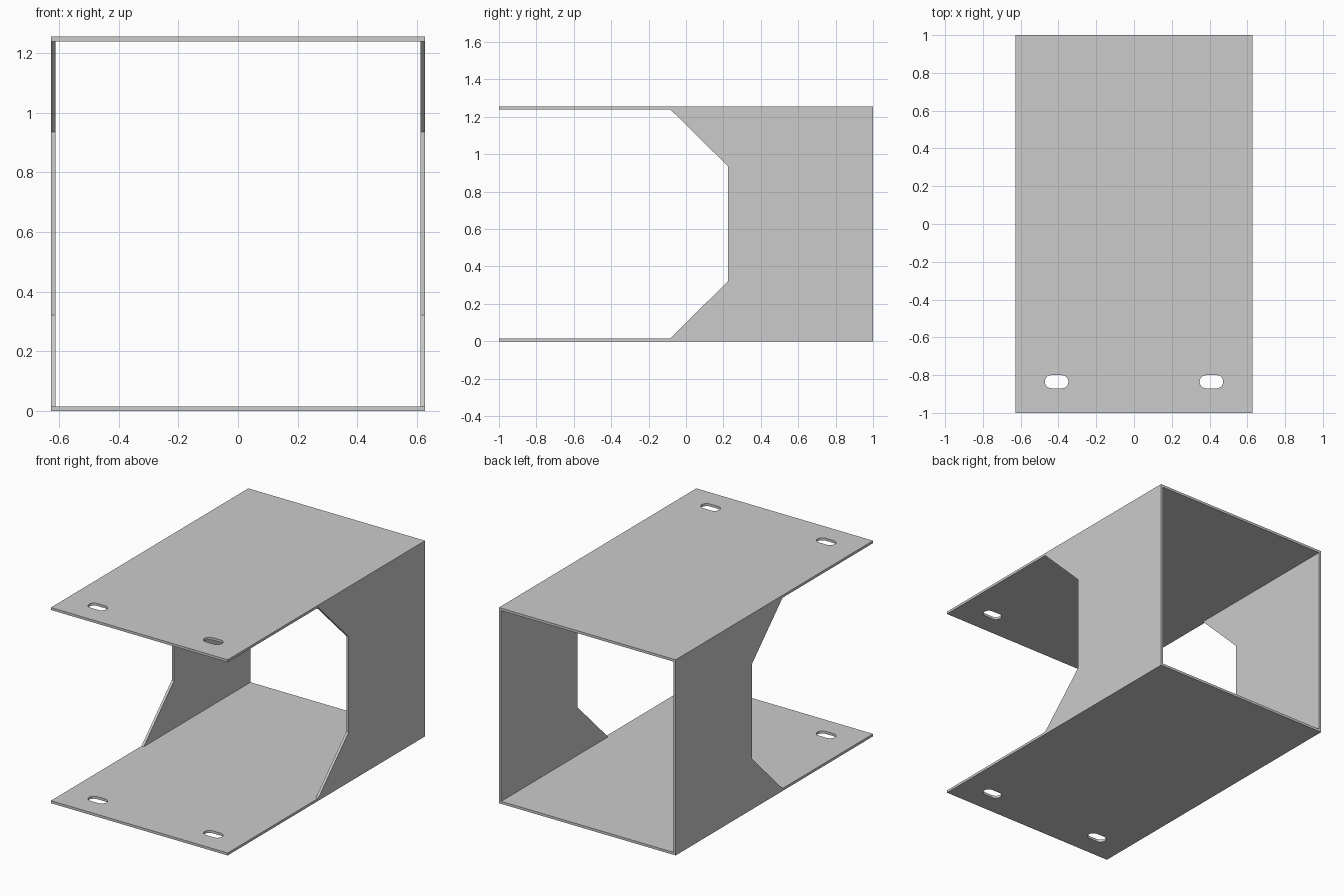
import bpy
from math import sin, cos, pi
from mathutils import Matrix

if "Cube" in bpy.data.objects:
    bpy.data.objects.remove(bpy.data.objects["Cube"])

W, H, T = 0.627, 1.255, 0.016   # half width, height, sheet thickness


def sheet(name, loops, matrix):
    """Flat sheet from an outer loop plus hole loops, thickness T, centred on its plane."""
    cu = bpy.data.curves.new(name, 'CURVE')
    cu.dimensions = '2D'
    cu.fill_mode = 'BOTH'
    cu.extrude = T / 2
    for pts in loops:
        sp = cu.splines.new('POLY')
        sp.points.add(len(pts) - 1)
        for p, (u, v) in zip(sp.points, pts):
            p.co = (u, v, 0, 1)
        sp.use_cyclic_u = True
        sp.use_smooth = False
    ob = bpy.data.objects.new(name, cu)
    ob.matrix_world = matrix
    bpy.context.collection.objects.link(ob)
    bpy.ops.object.select_all(action='DESELECT')
    ob.select_set(True)
    bpy.context.view_layer.objects.active = ob
    bpy.ops.object.convert(target='MESH')


def slot(cx, cy, half_len, r, n=10):
    """Rounded slot outline along x."""
    pts = []
    for side in (1, -1):
        for i in range(n + 1):
            a = -pi / 2 + pi * i / n + (0 if side > 0 else pi)
            pts.append((cx + side * (half_len - r) + r * cos(a), cy + r * sin(a)))
    return pts


# Top and bottom plates with two mounting slots each
plate = [(-W, -1), (W, -1), (W, 1), (-W, 1)]
slots = [slot(s * 0.41, -0.835, 0.0625, 0.035) for s in (-1, 1)]
for name, z in (("bottom_plate", T / 2), ("top_plate", H - T / 2)):
    sheet(name, [plate] + slots, Matrix.Translation((0, 0, z)))

# Side walls with chamfered cut-out at the front (profile in y, z)
wall = [(-0.083, T), (1, T), (1, H - T), (-0.083, H - T), (0.225, 0.935), (0.225, 0.322)]
yz_plane = Matrix(((0, 0, 1, 0), (1, 0, 0, 0), (0, 1, 0, 0), (0, 0, 0, 1)))
for name, s in (("left_wall", -1), ("right_wall", 1)):
    sheet(name, [wall], Matrix.Translation((s * (W - T / 2), 0, 0)) @ yz_plane)
